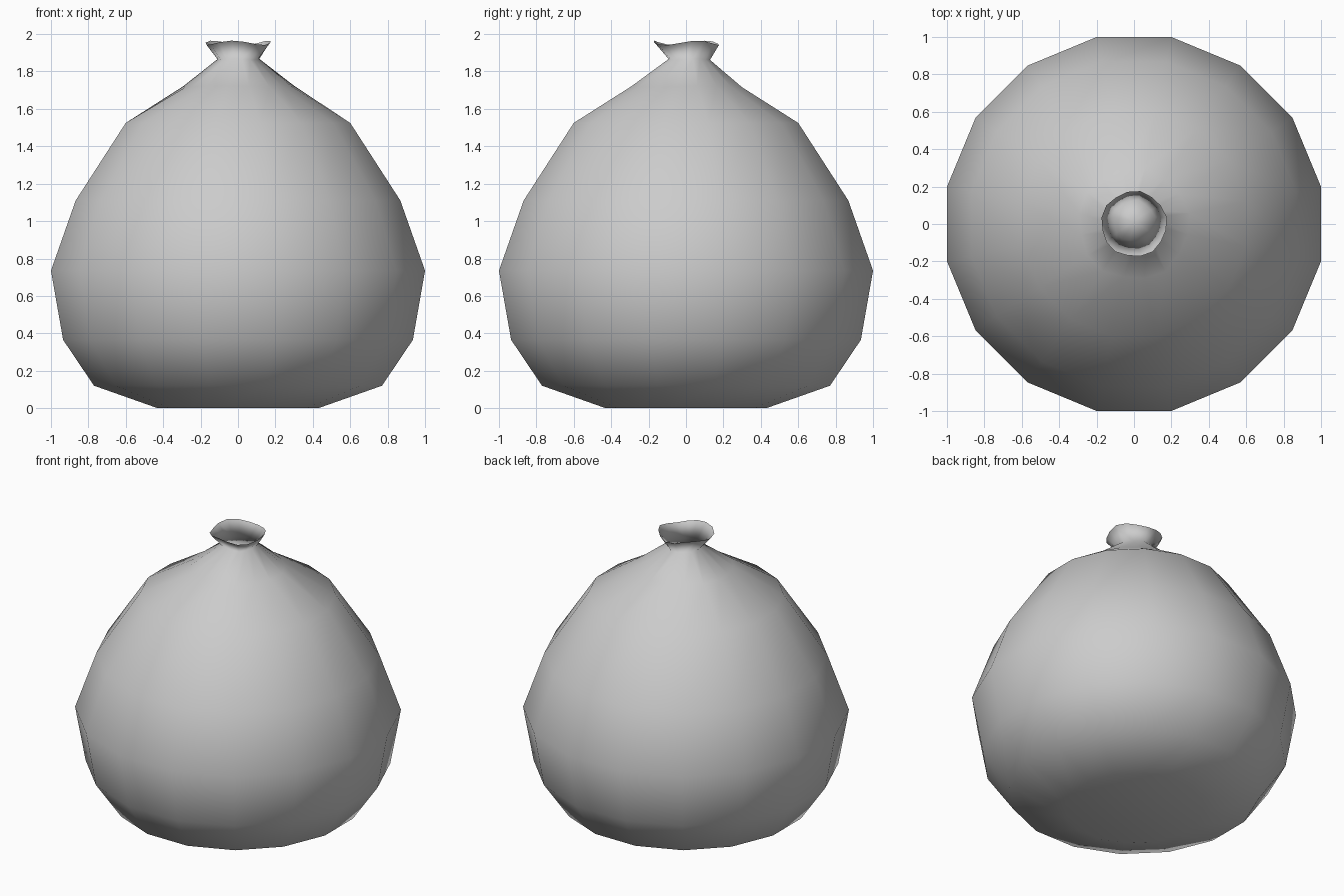
import bpy, bmesh, math

if "Cube" in bpy.data.objects:
    bpy.data.objects.remove(bpy.data.objects["Cube"])

SIDES = 16
# (half width across flats, height, y shift, fold in/out, fold up/down)
PROFILE = [
    (0.43, 0.0, 0.0, 0.0, 0.0),
    (0.77, 0.12, 0.0, 0.0, 0.0),
    (0.935, 0.365, 0.0, 0.0, 0.0),
    (1.0, 0.735, 0.0, 0.0, 0.0),
    (0.868, 1.11, 0.0, 0.0, 0.0),
    (0.60, 1.525, 0.0, 0.0, 0.0),
    (0.29, 1.72, 0.0, 0.01, 0.004),
    (0.108, 1.865, 0.015, 0.006, 0.003),   # tied neck
    (0.172, 1.953, 0.0, 0.004, 0.012),     # flared rim
]

bm = bmesh.new()


def make_ring(width, z, dy, fold_r, fold_z):
    verts = []
    for i in range(SIDES):
        a = 2 * math.pi * (i + 0.5) / SIDES
        r = width / math.cos(math.pi / SIDES) + fold_r * math.sin(5 * a + 0.6)
        h = z + fold_z * math.sin(3 * a + 0.5)
        verts.append(bm.verts.new((r * math.cos(a), r * math.sin(a) + dy, h)))
    return verts


# Sack body, neck and flared rim
rings = [make_ring(*p) for p in PROFILE]
for low, high in zip(rings, rings[1:]):
    for i in range(SIDES):
        j = (i + 1) % SIDES
        bm.faces.new((low[i], low[j], high[j], high[i]))

# Flat base, and the pinched closure inside the neck
bm.faces.new(list(reversed(rings[0])))
pinch = bm.verts.new((0, 0.015, 1.86))
neck = rings[-2]
for i in range(SIDES):
    bm.faces.new((neck[i], neck[(i + 1) % SIDES], pinch))

for f in bm.faces:
    f.smooth = True
mesh = bpy.data.meshes.new("tied_sack")
bm.to_mesh(mesh)
bm.free()
sack = bpy.data.objects.new("tied_sack", mesh)
bpy.context.collection.objects.link(sack)
